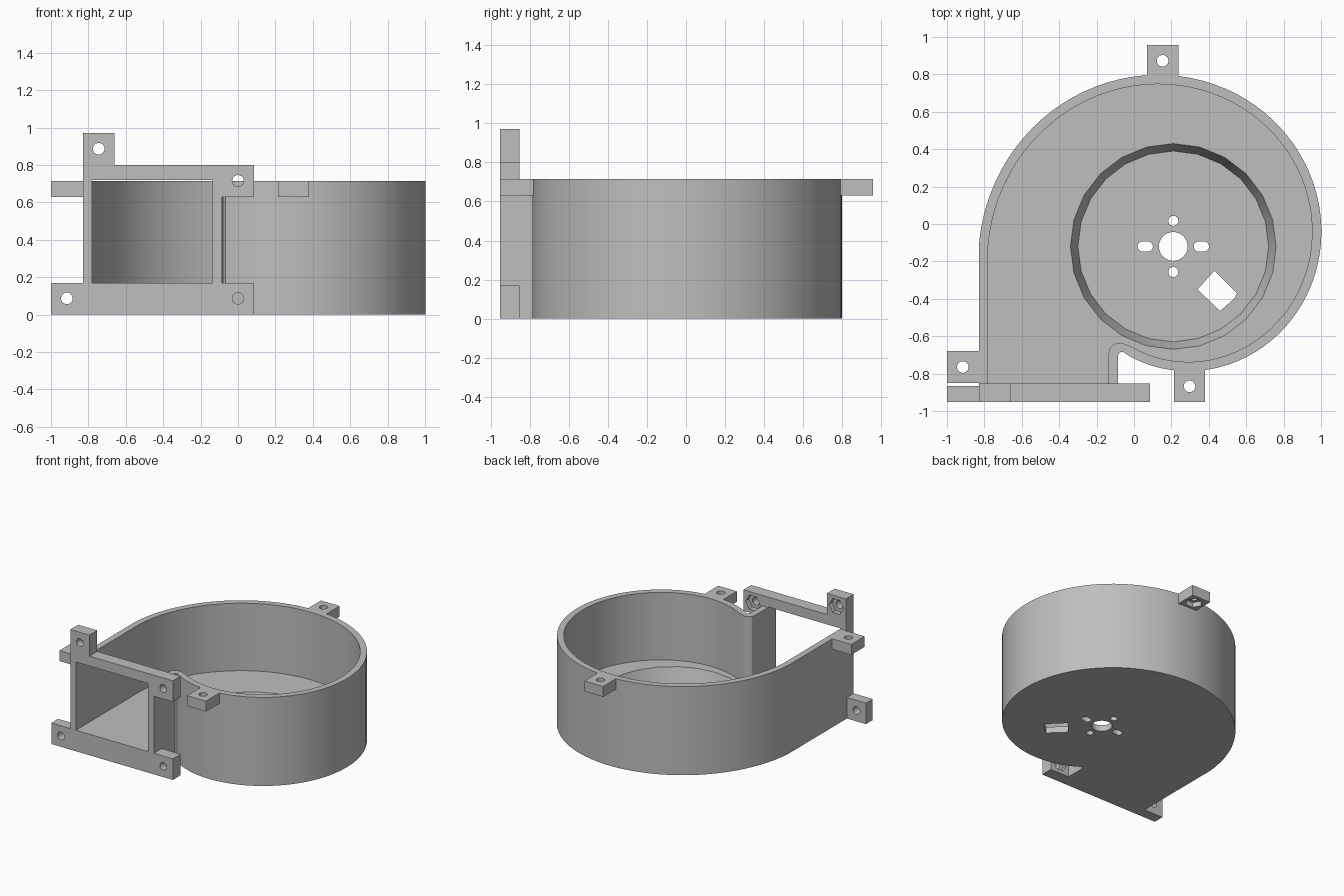
import bpy, bmesh
from math import sin, cos, pi, radians

cube = bpy.data.objects.get("Cube")
if cube:
    bpy.data.objects.remove(cube, do_unlink=True)

grey = bpy.data.materials.new("plain grey")
grey.use_nodes = True
colour = (0.52, 0.52, 0.52, 1)
grey.diffuse_color = colour
grey.node_tree.nodes["Principled BSDF"].inputs["Base Color"].default_value = colour

CX, CY = 0.21, -0.12          # rotor axis
TOP, FLOOR, WALL = 0.715, 0.17, 0.05
FRONT, BACK = -0.953, -0.853  # outlet flange
HOLE, HEX = 0.031, 0.065


def prism(name, pts, lo, hi, axis="z", grow=1.0, centre=(0, 0)):
    """Extrude a 2D outline along z or y; grow scales the far end."""
    def place(p, h):
        return (p[0], p[1], h) if axis == "z" else (p[0], h, p[1])
    bm = bmesh.new()
    far = [(centre[0] + (x - centre[0]) * grow, centre[1] + (y - centre[1]) * grow) for x, y in pts]
    a = [bm.verts.new(place(p, lo)) for p in pts]
    b = [bm.verts.new(place(p, hi)) for p in far]
    bm.faces.new(a)
    bm.faces.new(b)
    for i in range(len(a)):
        j = (i + 1) % len(a)
        bm.faces.new((a[i], a[j], b[j], b[i]))
    bmesh.ops.recalc_face_normals(bm, faces=bm.faces)
    mesh = bpy.data.meshes.new(name)
    bm.to_mesh(mesh)
    bm.free()
    mesh.materials.append(grey)
    ob = bpy.data.objects.new(name, mesh)
    bpy.context.collection.objects.link(ob)
    return ob


def rect(x0, x1, y0, y1):
    return [(x0, y0), (x1, y0), (x1, y1), (x0, y1)]


def circle(x, y, r, n=24):
    return [(x + r * cos(2 * pi * i / n), y + r * sin(2 * pi * i / n)) for i in range(n)]


def slot(x, y, half, r, n=10):
    ends = [(1, -pi / 2), (-1, pi / 2)]
    return [(x + s * half + r * cos(a + pi * i / n), y + r * sin(a + pi * i / n))
            for s, a in ends for i in range(n + 1)]


def cut(ob, *args, **kw):
    """Subtract a prism from an object."""
    tool = prism("cutter", *args, **kw)
    tool.hide_render = True
    mod = ob.modifiers.new("cut", "BOOLEAN")
    mod.operation, mod.solver, mod.object = "DIFFERENCE", "EXACT", tool
    bpy.context.view_layer.objects.active = ob
    bpy.ops.object.modifier_apply(modifier=mod.name)
    bpy.data.objects.remove(tool, do_unlink=True)


def spiral(inset):
    """Scroll wall running clockwise from the left side to the tongue."""
    pts = []
    for t in range(0, 294, 4):
        r = 1.04 - 0.0014 * t - inset
        a = radians(180 - t)
        pts.append((CX + r * cos(a), CY + r * sin(a)))
    return pts


# Scroll housing: solid outline, hollowed by an inset outline open at the outlet
outer = [(-0.83, BACK)] + spiral(0) + [
    (-0.055, -0.686), (-0.068, -0.683), (-0.08, -0.69), (-0.085, -0.705), (-0.085, BACK)]
inner = [(-0.78, -1)] + spiral(WALL) + [
    (-0.05, -0.641), (-0.08, -0.635), (-0.108, -0.643), (-0.128, -0.662), (-0.135, -0.69), (-0.135, -1)]
housing = prism("scroll_housing", outer, 0, TOP)
cut(housing, inner, FLOOR, 0.9)

# Tapered rotor recess in the floor
cut(housing, circle(CX, CY, 0.51), 0.05, 0.2, grow=0.56 / 0.51, centre=(CX, CY))

# Motor mounting holes, slots and cable window
cut(housing, circle(CX, CY, 0.077, 32), -0.1, 0.1)
for s in (-1, 1):
    cut(housing, circle(CX, CY + s * 0.137, 0.027), -0.1, 0.1)
    cut(housing, slot(CX + s * 0.15, CY, 0.014, 0.027), -0.1, 0.1)
cut(housing, [(0.43, -0.25), (0.55, -0.37), (0.535, -0.40), (0.46, -0.465), (0.34, -0.35)], -0.1, 0.1)

# Outlet flange with its corner tabs
flange = prism("outlet_flange", [
    (-0.83, 0), (0.085, 0), (0.085, 0.17), (-0.085, 0.17), (-0.085, 0.63), (0.085, 0.63),
    (0.085, 0.8), (-0.66, 0.8), (-0.66, 0.97), (-0.83, 0.97)], FRONT, BACK, "y")
cut(flange, rect(-0.78, -0.135, FLOOR, 0.72), -1.1, -0.7, "y")
for x, z in ((0, 0.087), (0, 0.715), (-0.745, 0.887)):
    cut(flange, circle(x, z, HOLE), -1.1, -0.7, "y")
    cut(flange, circle(x, z, HEX, 6), BACK - 0.04, -0.7, "y")   # nut pocket

side_tab = prism("flange_side_tab", rect(-1, -0.83, 0, 0.17), FRONT, -0.867, "y")
cut(side_tab, circle(-0.915, 0.087, HOLE), -1.1, -0.7, "y")

# Cover lugs around the rim, with nut pockets underneath
lugs = [
    ("left_lug", rect(-1, -0.81, -0.85, -0.68), (-0.915, -0.765)),
    ("back_lug", rect(0.07, 0.237, 0.765, 0.957), (0.153, 0.873)),
    ("front_lug", rect(0.213, 0.38, -0.953, -0.755), (0.297, -0.868)),
]
for name, outline, (x, y) in lugs:
    lug = prism(name, outline, 0.63, TOP)
    cut(lug, circle(x, y, HOLE), 0.5, 0.9)
    cut(lug, circle(x, y, HEX, 6), 0.5, 0.67)

# Smooth the curved walls while keeping edges crisp
for ob in bpy.context.view_layer.objects:
    ob.select_set(ob.type == "MESH" and grey.name in ob.data.materials)
bpy.context.view_layer.objects.active = housing
bpy.ops.object.shade_smooth_by_angle(angle=radians(30))
